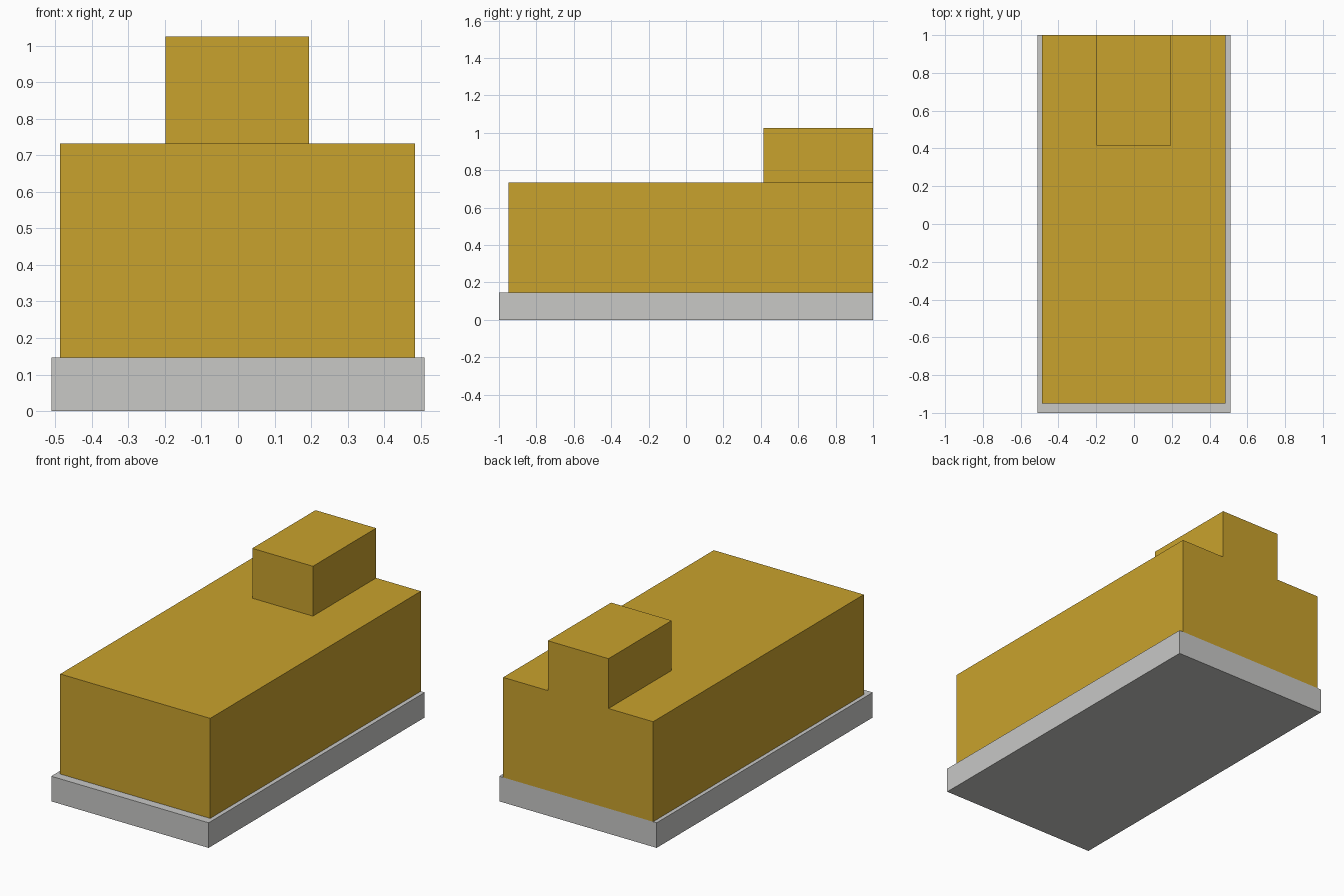
import bpy
import bmesh
from mathutils import Vector

cube = bpy.data.objects.get("Cube")
if cube:
    bpy.data.objects.remove(cube, do_unlink=True)


def make_material(name, rgb):
    mat = bpy.data.materials.new(name)
    mat.use_nodes = True
    mat.diffuse_color = (*rgb, 1)
    mat.node_tree.nodes["Principled BSDF"].inputs["Base Color"].default_value = (*rgb, 1)
    return mat


def make_box(name, low, high, mat):
    """Flat-shaded box between two opposite corners."""
    low, high = Vector(low), Vector(high)
    bm = bmesh.new()
    bmesh.ops.create_cube(bm, size=1)
    for v in bm.verts:
        v.co = (low + high) / 2 + v.co * (high - low)
    mesh = bpy.data.meshes.new(name)
    bm.to_mesh(mesh)
    bm.free()
    mesh.materials.append(mat)
    obj = bpy.data.objects.new(name, mesh)
    bpy.context.collection.objects.link(obj)
    return obj


gold = make_material("ochre_yellow", (0.584, 0.361, 0.026))
grey = make_material("light_grey", (0.578, 0.578, 0.565))

BACK = 1.0          # all parts share a flush back wall
BASE_TOP = 0.147
BODY_TOP = 0.733

# Plinth, main block and the raised block at the rear
make_box("base_plinth", (-0.51, -1, 0), (0.51, BACK, BASE_TOP), grey)
make_box("main_block", (-0.487, -0.95, BASE_TOP), (0.485, BACK, BODY_TOP), gold)
make_box("rear_tower", (-0.198, 0.415, BODY_TOP), (0.195, BACK, 1.025), gold)
